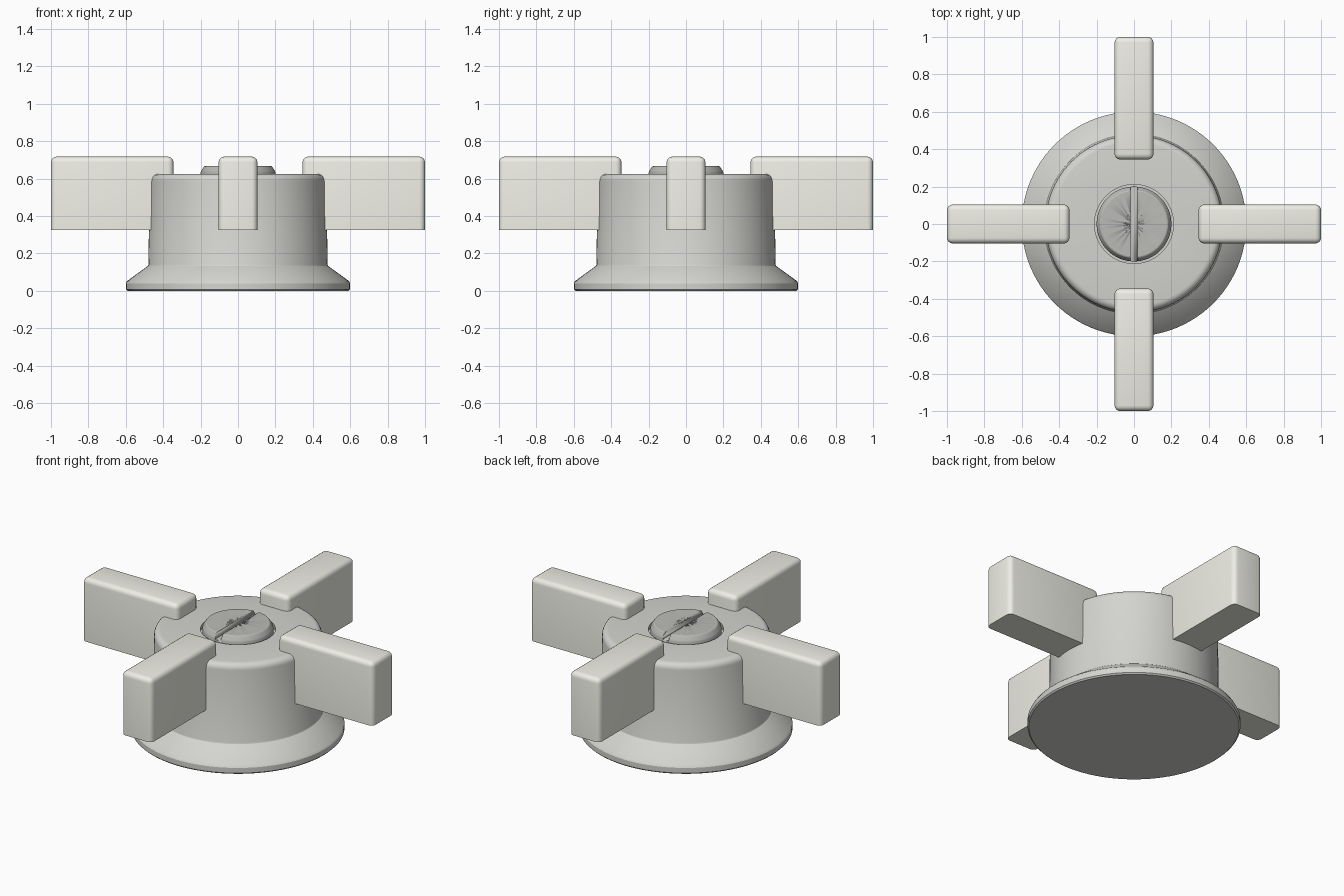
import bpy, bmesh, math
from mathutils import Matrix

if "Cube" in bpy.data.objects:
    bpy.data.objects.remove(bpy.data.objects["Cube"])


def material(name, rgb):
    m = bpy.data.materials.new(name)
    m.diffuse_color = (*rgb, 1)
    m.use_nodes = True
    m.node_tree.nodes["Principled BSDF"].inputs["Base Color"].default_value = m.diffuse_color
    return m


def finish(name, bm, mat, angle=35):
    bmesh.ops.recalc_face_normals(bm, faces=bm.faces)
    me = bpy.data.meshes.new(name)
    bm.to_mesh(me)
    bm.free()
    ob = bpy.data.objects.new(name, me)
    bpy.context.collection.objects.link(ob)
    if mat:
        me.materials.append(mat)
    bpy.ops.object.select_all(action='DESELECT')
    ob.select_set(True)
    bpy.context.view_layer.objects.active = ob
    bpy.ops.object.shade_smooth_by_angle(angle=math.radians(angle))
    return ob


def lathe(name, profile, mat, steps=96, angle=25):
    bm = bmesh.new()
    vs = [bm.verts.new((r, 0, z)) for r, z in profile]
    es = [bm.edges.new(p) for p in zip(vs, vs[1:])]
    bmesh.ops.spin(bm, geom=vs + es, cent=(0, 0, 0), axis=(0, 0, 1),
                   angle=math.tau, steps=steps)
    bmesh.ops.remove_doubles(bm, verts=bm.verts, dist=1e-4)
    return finish(name, bm, mat, angle)


def box(x0, x1, y0, y1, z0, z1):
    bm = bmesh.new()
    bmesh.ops.create_cube(bm, size=1, matrix=Matrix.Translation(
        ((x0 + x1) / 2, (y0 + y1) / 2, (z0 + z1) / 2))
        @ Matrix.Diagonal((x1 - x0, y1 - y0, z1 - z0, 1)))
    return bm


hub_grey = material("hub_grey", (0.66, 0.66, 0.63))
screw_grey = material("screw_grey", (0.5, 0.5, 0.48))
ivory = material("ivory", (0.86, 0.86, 0.79))

# Hub: flared foot, straight body, rounded rim, shallow screw recess
rim = [(0.435 + 0.038 * math.cos(a), 0.587 + 0.038 * math.sin(a))
       for a in (math.radians(18 * i) for i in range(6))]
lathe("hub", [(0, 0), (0.592, 0), (0.6, 0.008), (0.6, 0.04), (0.593, 0.052),
              (0.482, 0.133), (0.479, 0.14)] + rim +
      [(0.211, 0.625), (0.211, 0.6), (0, 0.6)], hub_grey)

# Slotted screw in the centre
screw = lathe("screw", [(0, 0.59), (0.2, 0.59), (0.2, 0.634), (0.197, 0.642),
                        (0.182, 0.664), (0.176, 0.667), (0, 0.667)], screw_grey)
cutter = finish("slot_cutter", box(-0.02, 0.02, -0.3, 0.3, 0.632, 0.8), None)
cutter.hide_render = True
mod = screw.modifiers.new("slot", 'BOOLEAN')
mod.operation = 'DIFFERENCE'
mod.solver = 'EXACT'
mod.object = cutter
bpy.context.view_layer.objects.active = screw
bpy.ops.object.modifier_apply(modifier="slot")
bpy.data.objects.remove(cutter)

# Four radial blades, rounded everywhere except underneath
for i, side in enumerate(("right", "back", "left", "front")):
    bm = box(0.345, 1.0, -0.104, 0.104, 0.325, 0.717)
    edges = [e for e in bm.edges if max(v.co.z for v in e.verts) > 0.5]
    bmesh.ops.bevel(bm, geom=edges, offset=0.03, segments=4, profile=0.5,
                    affect='EDGES')
    bm.transform(Matrix.Rotation(i * math.pi / 2, 4, 'Z'))
    finish("blade_" + side, bm, ivory)
